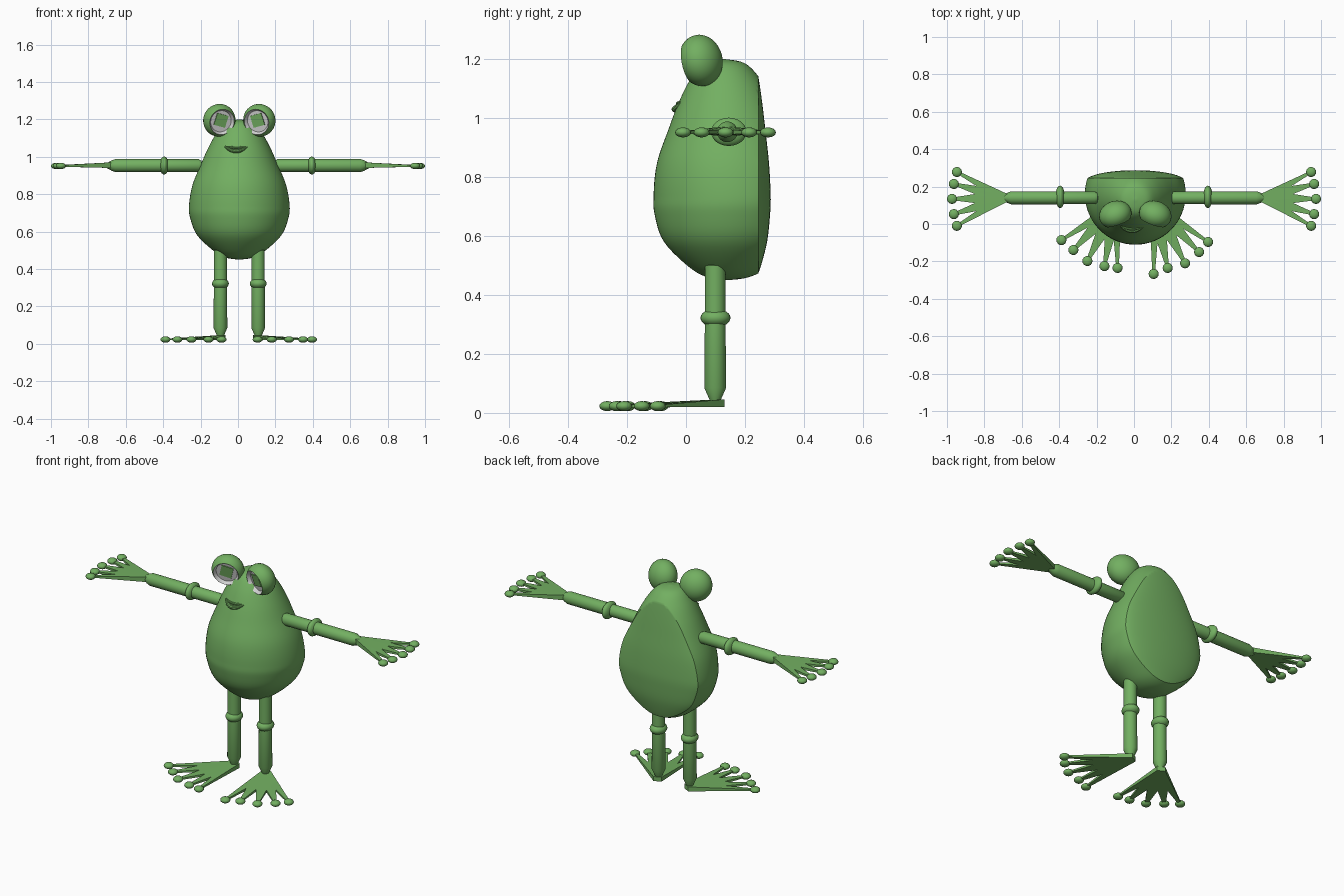
import bpy, bmesh, math
from mathutils import Matrix, Vector

if "Cube" in bpy.data.objects:
    bpy.data.objects.remove(bpy.data.objects["Cube"], do_unlink=True)


def material(name, rgb):
    m = bpy.data.materials.new(name)
    m.use_nodes = True
    m.diffuse_color = (*rgb, 1)
    bsdf = m.node_tree.nodes["Principled BSDF"]
    bsdf.inputs["Base Color"].default_value = (*rgb, 1)
    bsdf.inputs["Roughness"].default_value = 0.6
    return m


GREEN = material("frog green", (0.17, 0.43, 0.12))
WHITE = material("eye white", (0.65, 0.65, 0.65))
parts = []
MID = 0.007  # slight sideways offset of the trunk


def finish(name, bm, mats=(GREEN,)):
    bmesh.ops.recalc_face_normals(bm, faces=bm.faces)
    mesh = bpy.data.meshes.new(name)
    bm.to_mesh(mesh)
    bm.free()
    for m in mats:
        mesh.materials.append(m)
    ob = bpy.data.objects.new(name, mesh)
    bpy.context.collection.objects.link(ob)
    parts.append(ob)
    return ob


def lathe(profile, matrix=Matrix(), segs=32):
    """Revolve (radius, height) points round local z and place them."""
    bm = bmesh.new()
    rings = []
    for r, h in profile:
        if r < 1e-5:
            rings.append([bm.verts.new((0, 0, h))] * segs)
        else:
            rings.append([bm.verts.new((r * math.cos(a), r * math.sin(a), h))
                          for a in (math.tau * i / segs for i in range(segs))])
    for lo, hi in zip(rings, rings[1:]):
        for i in range(segs):
            j = (i + 1) % segs
            bm.faces.new(list(dict.fromkeys((lo[i], lo[j], hi[j], hi[i]))))
    bm.transform(matrix)
    return bm


def smooth_profile(pts, steps=5):
    """Catmull-Rom through the profile points."""
    p = [Vector(q) for q in pts]
    p = [p[0]] + p + [p[-1]]
    out = []
    for a, b, c, d in zip(p, p[1:], p[2:], p[3:]):
        for k in range(steps):
            t = k / steps
            v = b + 0.5 * t * (c - a + t * (2 * a - 5 * b + 4 * c - d + t * (3 * (b - c) + d - a)))
            out.append((max(v.x, 0), v.y))
    return out + [tuple(pts[-1])]


def ellipsoid(name, centre, radii, segs=24):
    bm = bmesh.new()
    bmesh.ops.create_uvsphere(bm, u_segments=segs, v_segments=segs // 2, radius=1)
    bm.transform(Matrix.Translation(centre) @ Matrix.Diagonal((*radii, 1)))
    return finish(name, bm)


def web(name, root, tips, half, top, low, tip_z):
    """Flat webbed hand or foot with a round pad on every digit."""
    root = Vector(root)
    tips = [Vector(t) for t in tips]
    mid = (tips[2] - root).normalized()
    side = Vector((-mid.y, mid.x))
    if side.dot(tips[0] - tips[-1]) < 0:
        side = -side
    outline = [(root + side * half, 1)]
    for i, t in enumerate(tips):
        d = (t - root).normalized()
        n = Vector((-d.y, d.x)) * 0.007
        if n.dot(side) < 0:
            n = -n
        outline += [(t + n, 0), (t - n, 0)]
        if i < len(tips) - 1:
            outline.append((root.lerp((t + tips[i + 1]) / 2, 0.6), 0.35))
    outline.append((root - side * half, 1))
    bm = bmesh.new()
    # rows are a fan from the root, thick at the root and thin at the pads
    up = [bm.verts.new((p.x, p.y, tip_z + 0.004 + (top - tip_z - 0.004) * w)) for p, w in outline]
    dn = [bm.verts.new((p.x, p.y, tip_z - 0.004 + (low - tip_z + 0.004) * w)) for p, w in outline]
    ends = [bm.verts.new((root.x, root.y, z)) for z in (top, low)]
    for i in range(len(up)):
        j = (i + 1) % len(up)
        bm.faces.new((up[i], up[j], dn[j], dn[i]))
        if j:
            bm.faces.new((up[i], up[j], ends[0]))
            bm.faces.new((dn[j], dn[i], ends[1]))
    bm.faces.new((up[0], up[-1], ends[0]))
    bm.faces.new((dn[0], dn[-1], ends[1]))
    finish(name, bm)
    for i, t in enumerate(tips):
        ellipsoid(f"{name}_pad_{i + 1}", (t.x, t.y, tip_z), (0.027, 0.027, 0.017), 16)


# Body: an egg leaning slightly, with a flattened back
egg = [(0, 0.45), (0.07, 0.46), (0.135, 0.495), (0.225, 0.58), (0.262, 0.67), (0.269, 0.74),
       (0.25, 0.85), (0.205, 0.96), (0.165, 1.05), (0.12, 1.13), (0.07, 1.185), (0, 1.2)]
bm = lathe(smooth_profile(egg), segs=64)
for v in bm.verts:
    v.co.x += MID
    v.co.y += 0.16 - 0.065 * abs(v.co.z - 0.73)
BACK = 0.245
bmesh.ops.bisect_plane(bm, geom=bm.verts[:] + bm.edges[:] + bm.faces[:],
                       plane_co=(0, BACK, 0), plane_no=(0, 1, 0))
for v in bm.verts:
    if v.co.y > BACK:
        v.co.y = BACK + (v.co.y - BACK) * 0.23
finish("body", bm)

# Mouth: two tapered lips following the front of the body
for name, z0, bend, thick in (("upper_lip", 1.049, 0.008, 0.007), ("lower_lip", 1.03, 0.024, 0.011)):
    curve = bpy.data.curves.new(name, "CURVE")
    curve.dimensions = "3D"
    curve.bevel_depth = thick
    curve.bevel_resolution = 3
    curve.use_fill_caps = True
    line = curve.splines.new("POLY")
    line.points.add(12)
    for i, p in enumerate(line.points):
        t = i / 6 - 1
        x, z = 0.06 * t, z0 + bend * t * t
        r = 0.165 - (z - 1.05) * 0.55
        p.co = (x - 0.01, 0.138 - math.sqrt(r * r - x * x), z, 1)
        p.radius = 1 - 0.6 * t * t
    tmp = bpy.data.objects.new(name, curve)
    bm = bmesh.new()
    bpy.context.collection.objects.link(tmp)
    mesh = bpy.data.meshes.new_from_object(tmp.evaluated_get(bpy.context.evaluated_depsgraph_get()))
    bm.from_mesh(mesh)
    bpy.data.objects.remove(tmp, do_unlink=True)
    bpy.data.meshes.remove(mesh)
    finish(name, bm)

RIM = math.radians(52)
for s, side in ((1, "left"), (-1, "right")):
    # Eye: hooded ball with a white socket and a square pupil
    face = Vector((-0.33 * s, -0.92, -0.2)).to_track_quat("Z", "Y").to_matrix().to_4x4()
    place = (Matrix.Translation((MID + 0.107 * s, 0.05, 1.195)) @ face
             @ Matrix.Diagonal((0.088, 0.088, 0.072, 1)))
    shell = [(math.sin(a), math.cos(a)) for a in (math.pi + (RIM - math.pi) * i / 16 for i in range(17))]
    shell[0] = (0, -1)
    bm = lathe(shell + [(0.66, 0.36), (0, 0.36)], place)
    inverse = place.inverted()
    for f in bm.faces:
        c = inverse @ f.calc_center_median()
        f.material_index = int(c.z > 0.3 and c.length < 0.9)
    finish(side + "_eye", bm, (GREEN, WHITE))
    bm = bmesh.new()
    bmesh.ops.create_cube(bm, size=1)
    bm.transform(place @ Matrix.Translation((0, 0.06, 0.39)) @ Matrix.Rotation(0.25 * s, 4, "Z")
                 @ Matrix.Diagonal((0.75, 0.75, 0.08, 1)))
    finish(side + "_pupil", bm)

    # Arm: upper arm, elbow, tapering forearm and hand
    arm = Matrix.Translation((0, 0.14, 0.953)) @ Matrix.Rotation(s * math.pi / 2, 4, "Y")
    finish(side + "_upper_arm", lathe([(0, 0.19), (0.025, 0.195), (0.034, 0.21), (0.034, 0.4), (0, 0.4)], arm))
    finish(side + "_forearm", lathe([(0, 0.39), (0.035, 0.39), (0.035, 0.655), (0.028, 0.675),
                                     (0.014, 0.7), (0, 0.705)], arm))
    ellipsoid(side + "_elbow", (0.395 * s, 0.145, 0.953), (0.025, 0.06, 0.048))
    spread = [(0.947, 0.278), (0.963, 0.214), (0.973, 0.134), (0.963, 0.053), (0.947, -0.01)]
    web(side + "_hand", (0.675 * s, 0.14), [(x * s, y) for x, y in spread], 0.02, 0.97, 0.94, 0.951)

    # Leg: thigh, knee, tapering shin and foot
    x = MID + 0.101 * s
    leg = Matrix.Translation((x, 0.099, 0))
    finish(side + "_thigh", lathe([(0, 0.32), (0.035, 0.32), (0.035, 0.5), (0, 0.51)], leg))
    finish(side + "_shin", lathe([(0, 0.03), (0.015, 0.035), (0.037, 0.085), (0.035, 0.32), (0, 0.32)], leg))
    ellipsoid(side + "_knee", (x, 0.1, 0.322), (0.045, 0.051, 0.031))
    toes = ([(0.396, -0.096), (0.348, -0.15), (0.273, -0.21), (0.18, -0.235), (0.105, -0.267)] if s > 0 else
            [(-0.388, -0.086), (-0.324, -0.139), (-0.249, -0.198), (-0.158, -0.225), (-0.088, -0.235)])
    web(side + "_foot", (x - 0.008 * s, 0.12), toes, 0.022, 0.046, 0.02, 0.023)

# Smooth shading with crisp edges kept
bpy.ops.object.select_all(action="DESELECT")
for ob in parts:
    ob.select_set(True)
bpy.context.view_layer.objects.active = parts[0]
bpy.ops.object.shade_smooth_by_angle(angle=math.radians(35))
